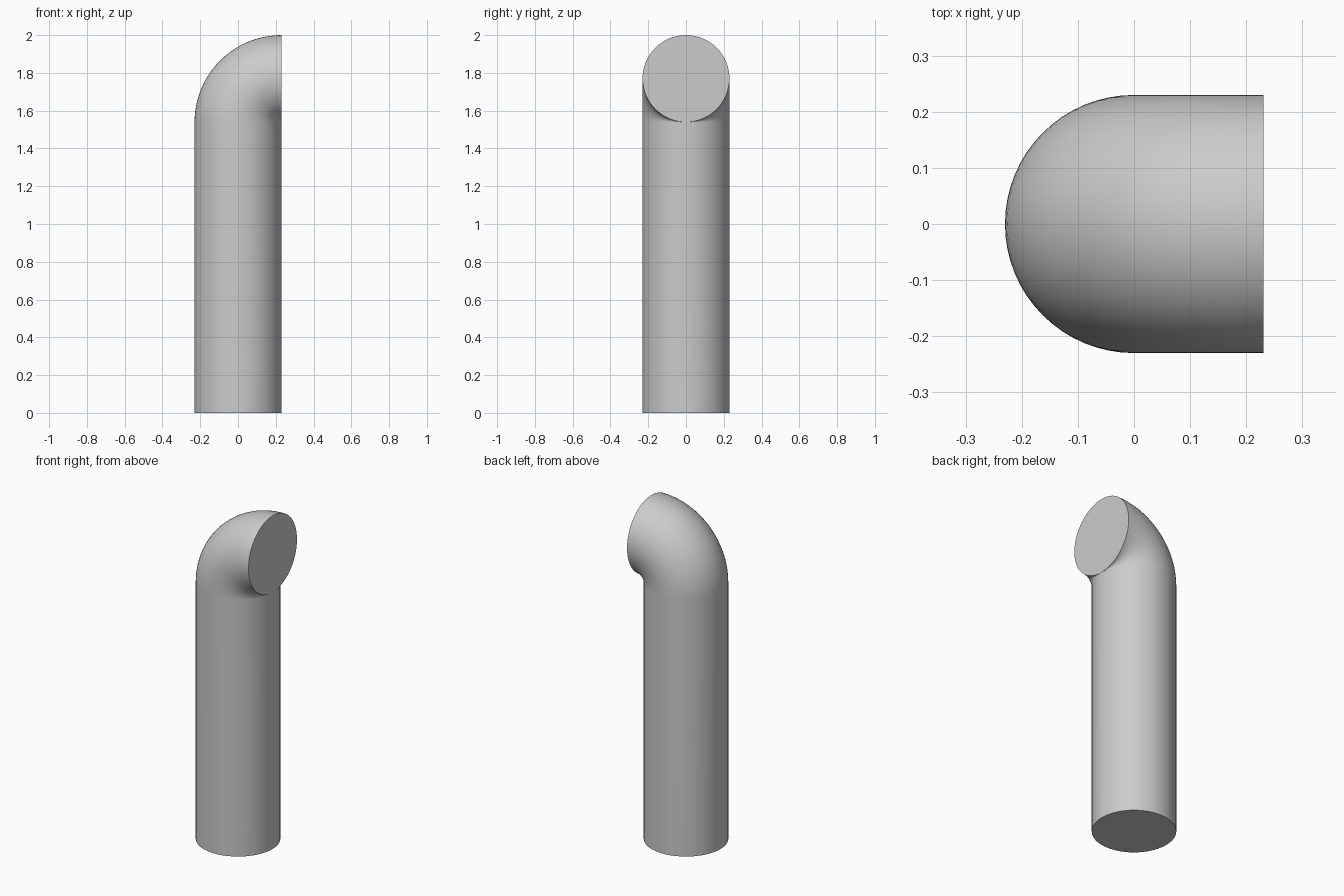
import bpy
import bmesh
from math import cos, sin, pi, radians
from mathutils import Vector

cube = bpy.data.objects.get("Cube")
if cube:
    bpy.data.objects.remove(cube, do_unlink=True)

RADIUS = 0.23        # pipe radius
BEND = 0.2305        # centreline radius of the elbow
BEND_Z = 1.5395      # height where the elbow starts
SIDES = 64
STEPS = 24

grey = bpy.data.materials.new("plain grey")
grey.use_nodes = True
colour = (0.6, 0.6, 0.6, 1)
grey.diffuse_color = colour
grey.node_tree.nodes["Principled BSDF"].inputs["Base Color"].default_value = colour

bm = bmesh.new()


def ring(centre, angle):
    """Circle of vertices whose plane is tilted towards +x by angle."""
    across = Vector((cos(angle), 0, -sin(angle)))
    side = Vector((0, 1, 0))
    turns = [2 * pi * i / SIDES for i in range(SIDES)]
    return [bm.verts.new(centre + RADIUS * (across * cos(t) + side * sin(t)))
            for t in turns]


# Straight post, then a quarter-turn elbow
rings = [ring(Vector((0, 0, 0)), 0)]
for k in range(STEPS + 1):
    a = radians(90) * k / STEPS
    rings.append(ring(Vector((BEND * (1 - cos(a)), 0, BEND_Z + BEND * sin(a))), a))

# Pipe wall
for low, high in zip(rings, rings[1:]):
    for i in range(SIDES):
        j = (i + 1) % SIDES
        bm.faces.new((low[i], low[j], high[j], high[i]))

# Flat end caps
bm.faces.new(list(reversed(rings[0])))
bm.faces.new(rings[-1])
bmesh.ops.recalc_face_normals(bm, faces=bm.faces)

mesh = bpy.data.meshes.new("bent_pipe")
bm.to_mesh(mesh)
bm.free()
mesh.materials.append(grey)
pipe = bpy.data.objects.new("bent_pipe", mesh)
bpy.context.collection.objects.link(pipe)

# Smooth wall, sharp cap rims
bpy.ops.object.select_all(action='DESELECT')
pipe.select_set(True)
bpy.context.view_layer.objects.active = pipe
bpy.ops.object.shade_smooth_by_angle(angle=radians(40))
